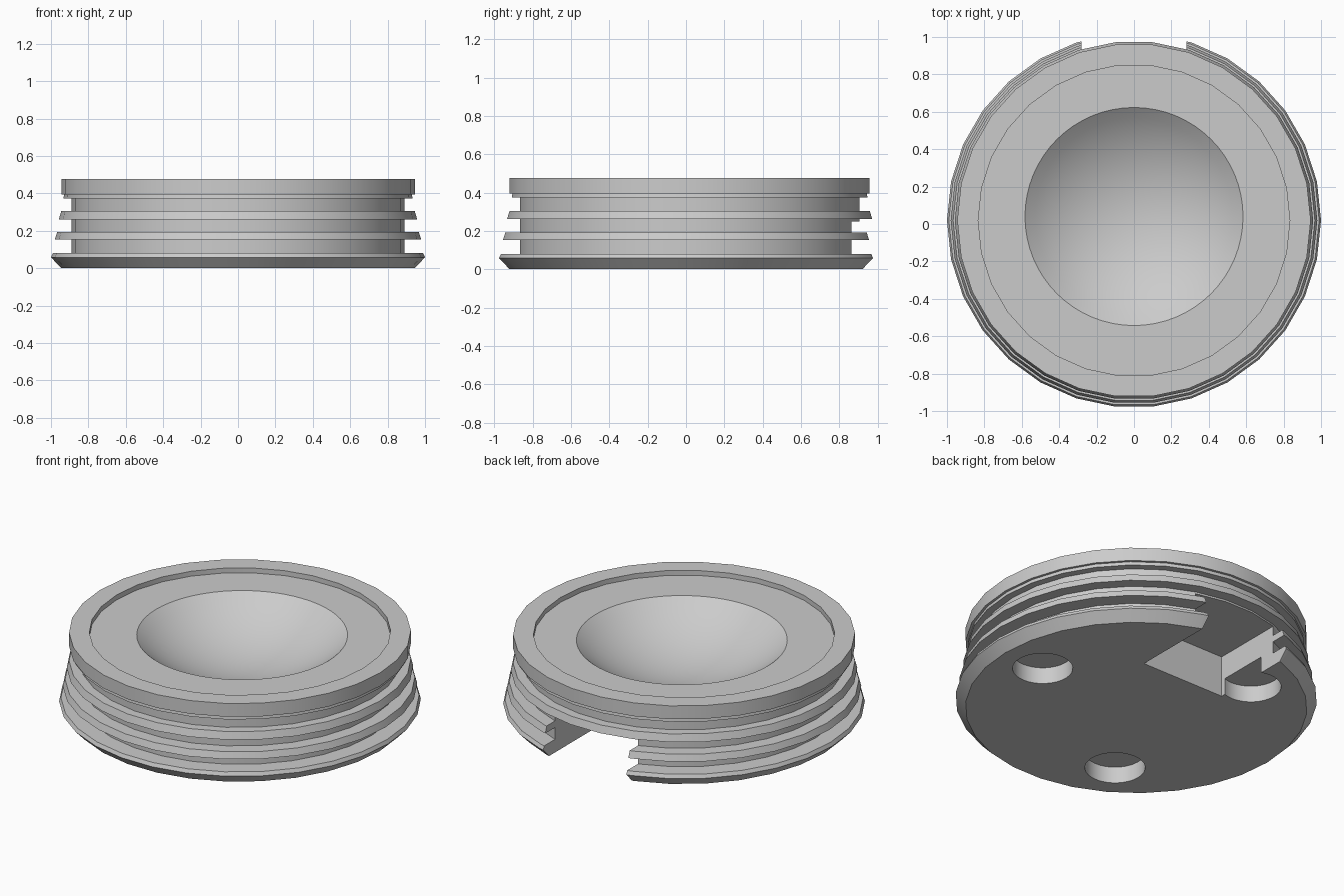
import bpy, bmesh, math
from mathutils import Vector

if "Cube" in bpy.data.objects:
    bpy.data.objects.remove(bpy.data.objects["Cube"])

CY = 0.019          # axis of the disc in y
SEGMENTS = 30

grey = bpy.data.materials.new("plain_grey")
grey.diffuse_color = (0.6, 0.6, 0.6, 1.0)
grey.use_nodes = True
grey.node_tree.nodes["Principled BSDF"].inputs["Base Color"].default_value = grey.diffuse_color


def finish(bm, name):
    bmesh.ops.recalc_face_normals(bm, faces=bm.faces)
    mesh = bpy.data.meshes.new(name)
    bm.to_mesh(mesh)
    bm.free()
    obj = bpy.data.objects.new(name, mesh)
    bpy.context.collection.objects.link(obj)
    mesh.materials.append(grey)
    return obj


def lathe(profile, name):
    bm = bmesh.new()
    rings = []
    for r, z in profile:
        rings.append([bm.verts.new((r * math.cos(2 * math.pi * i / SEGMENTS),
                                    CY + r * math.sin(2 * math.pi * i / SEGMENTS), z))
                      for i in range(SEGMENTS)])
    for a, b in zip(rings, rings[1:]):
        for i in range(SEGMENTS):
            j = (i + 1) % SEGMENTS
            bm.faces.new((a[i], a[j], b[j], b[i]))
    bm.faces.new(rings[0][::-1])
    bm.faces.new(rings[-1])
    return finish(bm, name)


def cut(target, cutter):
    mod = target.modifiers.new(cutter.name, 'BOOLEAN')
    mod.operation = 'DIFFERENCE'
    mod.solver = 'EXACT'
    mod.object = cutter
    bpy.context.view_layer.objects.active = target
    bpy.ops.object.modifier_apply(modifier=mod.name)
    bpy.data.objects.remove(cutter)


# Ribbed disc: chamfered foot, two tapered rings, top rim with shallow recess
disc = lathe([(0.945, 0), (1.0, 0.058), (0.99, 0.08), (0.89, 0.08),
              (0.89, 0.152), (0.98, 0.152), (0.967, 0.192), (0.89, 0.192),
              (0.89, 0.261), (0.958, 0.261), (0.945, 0.305), (0.89, 0.305),
              (0.89, 0.373), (0.933, 0.373), (0.93, 0.395), (0.945, 0.395),
              (0.945, 0.476), (0.833, 0.476), (0.833, 0.446)], "ribbed_disc")

# Shallow bowl in the top
rim, depth = 0.583, 0.215
radius = (rim ** 2 + depth ** 2) / (2 * depth)
bm = bmesh.new()
bmesh.ops.create_uvsphere(bm, u_segments=64, v_segments=40, radius=radius)
bowl = finish(bm, "bowl_cutter")
bowl.location = (0, 0.04, 0.446 - depth + radius)
bpy.context.view_layer.update()
cut(disc, bowl)

# Rectangular notch at the back, open to the underside
bm = bmesh.new()
bmesh.ops.create_cube(bm, size=1)
for v in bm.verts:
    v.co = Vector((v.co.x * 0.56, 0.42 if v.co.y < 0 else 1.2,
                   -0.1 if v.co.z < 0 else 0.25))
cut(disc, finish(bm, "notch_cutter"))

# Three round sockets in the underside
for k in range(3):
    angle = math.radians(120 * k)
    bm = bmesh.new()
    bmesh.ops.create_cone(bm, cap_ends=True, segments=32, radius1=0.167,
                          radius2=0.167, depth=0.2)
    bmesh.ops.translate(bm, verts=bm.verts, vec=(
        0.675 * math.cos(angle), CY + 0.675 * math.sin(angle), 0))
    cut(disc, finish(bm, "socket_cutter"))

# Smooth round walls, crisp edges
bpy.ops.object.select_all(action='DESELECT')
disc.select_set(True)
bpy.context.view_layer.objects.active = disc
bpy.ops.object.shade_smooth_by_angle(angle=math.radians(30))
